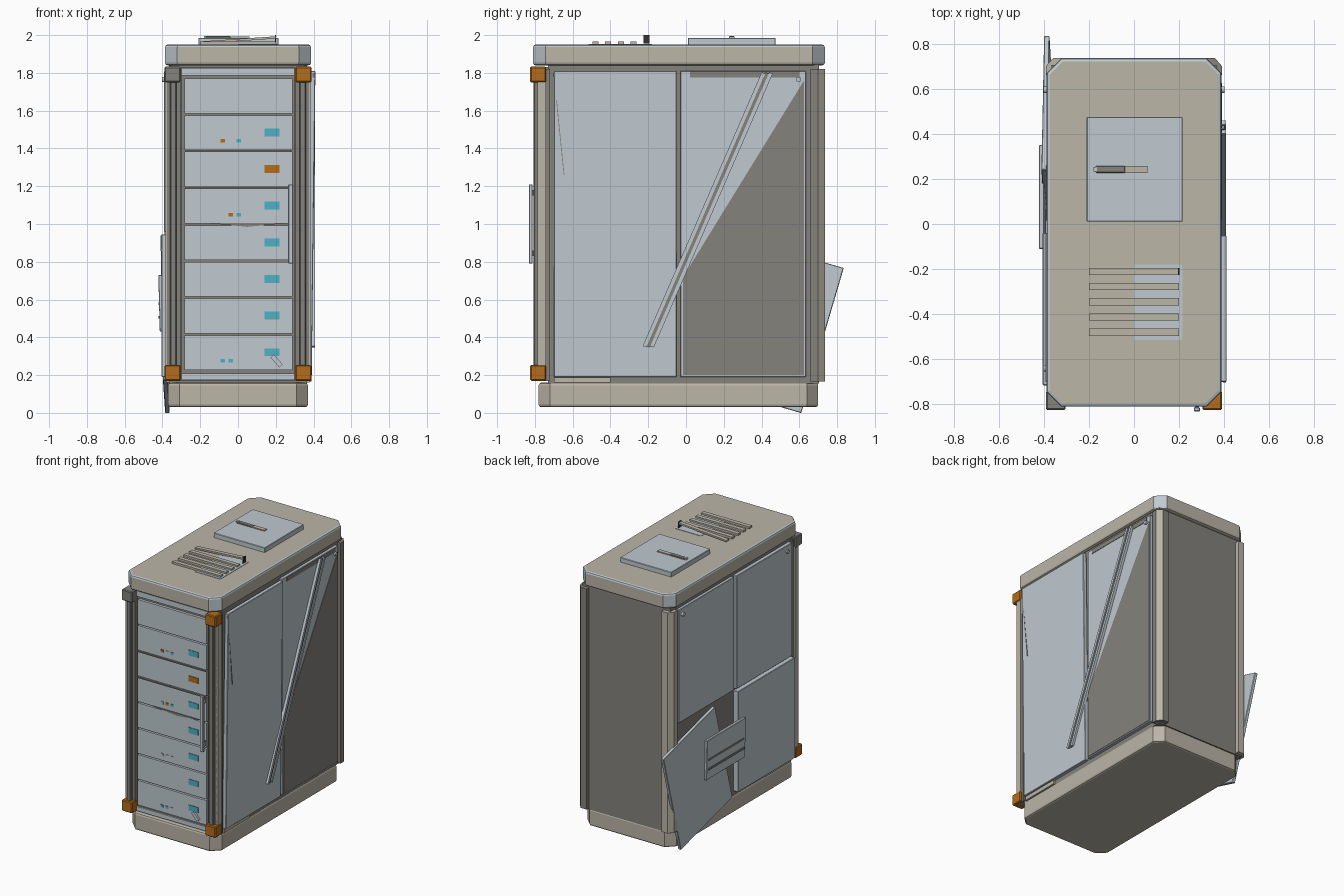
import bpy, bmesh, math
from mathutils import Vector

if "Cube" in bpy.data.objects:
    bpy.data.objects.remove(bpy.data.objects["Cube"], do_unlink=True)


def material(name, r, g, b):
    m = bpy.data.materials.new(name)
    m.use_nodes = True
    col = [(c / 255) ** 2.2 for c in (r, g, b)] + [1]
    m.diffuse_color = col
    node = next(n for n in m.node_tree.nodes if n.type == 'BSDF_PRINCIPLED')
    node.inputs["Base Color"].default_value = col
    node.inputs["Roughness"].default_value = 0.6
    return m


PALE = material("pale blue grey", 190, 200, 207)
BEIGE = material("beige", 186, 180, 166)
DARK = material("dark warm grey", 131, 129, 123)
ORANGE = material("orange", 178, 108, 34)
TEAL = material("teal", 80, 176, 192)
BLACK = material("charcoal", 55, 54, 52)


def finish(name, bm, mats):
    bmesh.ops.recalc_face_normals(bm, faces=bm.faces)
    mesh = bpy.data.meshes.new(name)
    bm.to_mesh(mesh)
    bm.free()
    for m in mats:
        mesh.materials.append(m)
    ob = bpy.data.objects.new(name, mesh)
    bpy.context.collection.objects.link(ob)
    return ob


def box(name, x, y, z, mat, bevel=0, rot=(0, 0, 0)):
    """Box from three (low, high) ranges, turned about its centre in degrees."""
    bm = bmesh.new()
    bmesh.ops.create_cube(bm, size=1)
    bmesh.ops.scale(bm, verts=bm.verts, vec=[r[1] - r[0] for r in (x, y, z)])
    if bevel:
        bmesh.ops.bevel(bm, geom=bm.edges[:], offset=bevel, segments=1, affect='EDGES')
    ob = finish(name, bm, [mat])
    ob.location = [(r[0] + r[1]) / 2 for r in (x, y, z)]
    ob.rotation_euler = [math.radians(a) for a in rot]
    return ob


def prism(name, points, depth, mats, bevel=0):
    """Extrude a flat outline along a vector."""
    bm = bmesh.new()
    face = bm.faces.new([bm.verts.new(p) for p in points])
    new = bmesh.ops.extrude_face_region(bm, geom=[face])["geom"]
    bmesh.ops.translate(bm, vec=depth, verts=[v for v in new if isinstance(v, bmesh.types.BMVert)])
    bmesh.ops.recalc_face_normals(bm, faces=bm.faces)
    if bevel:
        rims = [e for e in bm.edges if abs(e.verts[0].co.z - e.verts[1].co.z) < 1e-4]
        bmesh.ops.bevel(bm, geom=rims, offset=bevel, segments=2, profile=0.5, affect='EDGES')
    return finish(name, bm, mats)


def slab(name, hx, y0, y1, z0, z1, cut, mats):
    """Horizontal slab with cut corners and softened rims."""
    pts = [(-hx + cut, y0), (hx - cut, y0), (hx, y0 + cut), (hx, y1 - cut),
           (hx - cut, y1), (-hx + cut, y1), (-hx, y1 - cut), (-hx, y0 + cut)]
    return prism(name, [(x, y, z0) for x, y in pts], (0, 0, z1 - z0), mats, 0.014)


# Base, cap and core
slab("base", 0.37, -0.78, 0.70, 0.03, 0.16, 0.06, [BEIGE])
cap = slab("cap", 0.387, -0.81, 0.735, 1.84, 1.95, 0.065, [BEIGE, PALE])
for f in cap.data.polygons:
    n = f.normal
    corner = abs(n.x) > 0.3 and abs(n.y) > 0.3
    if corner or 0.1 < n.z < 0.95:
        f.material_index = 1
box("core", (-0.365, 0.365), (-0.73, 0.705), (0.155, 1.845), DARK)
for s in (-1, 1):
    box("lower_rail", sorted((s * 0.36, s * 0.378)), (-0.70, -0.40), (0.16, 0.188), BEIGE)

# Front corner posts and joint blocks
for s in (-1, 1):
    box("front_post", sorted((s * 0.305, s * 0.375)), (-0.785, -0.72), (0.17, 1.82), DARK)
    box("post_rib", sorted((s * 0.325, s * 0.36)), (-0.808, -0.78), (0.24, 1.76), DARK, 0.006)
    box("post_trim", sorted((s * 0.37, s * 0.385)), (-0.785, -0.74), (0.24, 1.76), BEIGE)
    for z in (0.17, 1.75):
        mat = DARK if s < 0 and z > 1 else ORANGE
        box("corner_block", sorted((s * 0.303, s * 0.39)), (-0.825, -0.74), (z, z + 0.083), mat, 0.006)

# Rear posts with a cut outer corner
for s, mat in ((-1, BEIGE), (1, DARK)):
    outline = [(0.31, 0.66), (0.39, 0.66), (0.39, 0.70), (0.36, 0.735), (0.31, 0.735)]
    post = prism("rear_post", [(s * x, y, 0.165) for x, y in outline], (0, 0, 1.655), [mat, BEIGE])
    for f in post.data.polygons:
        if abs(f.normal.x) > 0.4 and f.normal.y > 0.4:
            f.material_index = 1

# Front bay with eight drawers
box("bay_frame", (-0.30, 0.30), (-0.765, -0.72), (0.17, 1.83), DARK)
box("top_strip", (-0.30, 0.30), (-0.775, -0.75), (1.785, 1.825), PALE)
box("bottom_strip", (-0.30, 0.30), (-0.775, -0.75), (0.175, 0.208), PALE)
PITCH = 0.194
for i in range(8):
    z = 0.222 + i * PITCH
    box("drawer", (-0.283, 0.288), (-0.785, -0.75), (z + 0.005, z + PITCH - 0.005), PALE)
    if i < 7:
        zc = z + 0.10
        box("display", (0.14, 0.22), (-0.789, -0.78), (zc - 0.022, zc + 0.02),
            ORANGE if i == 5 else TEAL)
LIGHTS = {0.275: (TEAL, TEAL, PALE), 0.66: (PALE, PALE, PALE),
          1.05: (PALE, ORANGE, TEAL), 1.44: (ORANGE, PALE, TEAL)}
for z, mats in LIGHTS.items():
    for k, mat in enumerate(mats):
        x = -0.08 + 0.042 * k
        box("indicator", (x - 0.012, x + 0.012), (-0.790, -0.78), (z - 0.009, z + 0.009), mat)
for z in (1.19, 1.385):
    box("drawer_lip", (-0.28, 0.285), (-0.795, -0.78), (z - 0.005, z + 0.004), DARK)
prism("sagging_lip", [(-0.16, -0.79, 1.005), (0.05, -0.79, 0.985), (0.26, -0.79, 1.005)],
      (0, 0.01, 0), [DARK])
box("latch", (0.192, 0.216), (-0.80, -0.78), (0.24, 0.31), PALE, 0, (0, -42, 0))
box("front_handle", (0.265, 0.292), (-0.832, -0.812), (0.79, 1.21), PALE, 0.004)
for z in (0.83, 1.15):
    box("handle_stub", (0.27, 0.288), (-0.815, -0.78), (z, z + 0.03), DARK)

# Panels on the +x side, the front one leaning out at its top
box("left_front_panel", (0.37, 0.40), (-0.70, -0.05), (0.19, 1.81), PALE, 0.003, (0, 0.7, 0))
box("left_rear_panel", (0.36, 0.388), (-0.03, 0.635), (0.19, 1.81), PALE, 0.003)
prism("left_shade_plate", [(0.384, -0.015, 0.20), (0.384, 0.625, 0.20),
                           (0.384, 0.625, 1.76), (0.384, -0.015, 0.72)], (0.007, 0, 0), [DARK])
box("left_top_plate", (0.384, 0.391), (0.02, 0.60), (1.775, 1.808), DARK)
lean = -math.degrees(math.atan2(0.63, 1.45))
for off in (-0.02, 0.02):
    box("diagonal_bar", (0.385, 0.408), (0.105 + off, 0.125 + off), (0.285, 1.865), PALE, 0, (lean, 0, 0))
box("diagonal_core", (0.385, 0.402), (0.105, 0.125), (0.285, 1.865), DARK, 0, (lean, 0, 0))
box("panel_wire", (0.395, 0.408), (-0.675, -0.671), (1.26, 1.80), DARK, 0, (5.8, 0, 0))

# Panels on the -x side, the lower rear one hanging loose
box("right_upper_rear_panel", (-0.386, -0.355), (-0.02, 0.635), (0.96, 1.81), PALE, 0.003)
box("right_upper_front_panel", (-0.392, -0.355), (-0.70, -0.04), (0.96, 1.81), PALE, 0.003)
box("right_lower_front_panel", (-0.405, -0.355), (-0.715, -0.04), (0.19, 0.945), PALE, 0.003)
box("loose_panel", (-0.398, -0.374), (0.115, 0.735), (0.07, 0.87), PALE, 0.003, (-16.3, -1.2, -0.8))
box("vent_plate", (-0.418, -0.395), (-0.11, 0.35), (0.43, 0.73), PALE, 0.003, (0, -1.5, 0))
for z in (0.50, 0.57):
    box("vent_slot", (-0.422, -0.40), (-0.09, 0.33), (z, z + 0.014), DARK)

# Panel bolts
for s in (-1, 1):
    for y in (0.595, -0.64):
        if s > 0 and y < 0:
            continue
        bm = bmesh.new()
        bmesh.ops.create_cone(bm, cap_ends=True, segments=12, radius1=0.014, radius2=0.014, depth=0.03)
        bolt = finish("panel_bolt", bm, [PALE])
        bolt.location = (s * 0.387, y, 1.765)
        bolt.rotation_euler.y = math.pi / 2

# Roof hatch with its handle
box("roof_hatch", (-0.21, 0.215), (0.01, 0.475), (1.945, 1.985), PALE, 0.003)
box("hatch_handle", (-0.17, -0.04), (0.227, 0.258), (1.98, 1.994), DARK, 0.003)
box("hatch_handle_end", (-0.04, 0.06), (0.227, 0.258), (1.98, 1.992), BEIGE)
box("hatch_handle_pin", (-0.18, -0.165), (0.232, 0.253), (1.98, 1.996), PALE)

# Roof vent, with one slat lifted at an end
box("roof_vent_plate", (0.0, 0.215), (-0.515, -0.18), (1.948, 1.953), PALE)
for i in range(5):
    y = -0.21 - 0.0675 * i
    if i:
        box("roof_slat", (-0.2, 0.2), (y - 0.016, y + 0.016), (1.945, 1.965), BEIGE)
    else:
        box("lifted_slat", (-0.2, 0.2), (y - 0.016, y + 0.016), (1.968, 1.98), BEIGE, 0, (0, -3.9, 0))
        box("lifted_slat_end", (0.196, 0.202), (y - 0.016, y + 0.016), (1.955, 2.0), BLACK)
